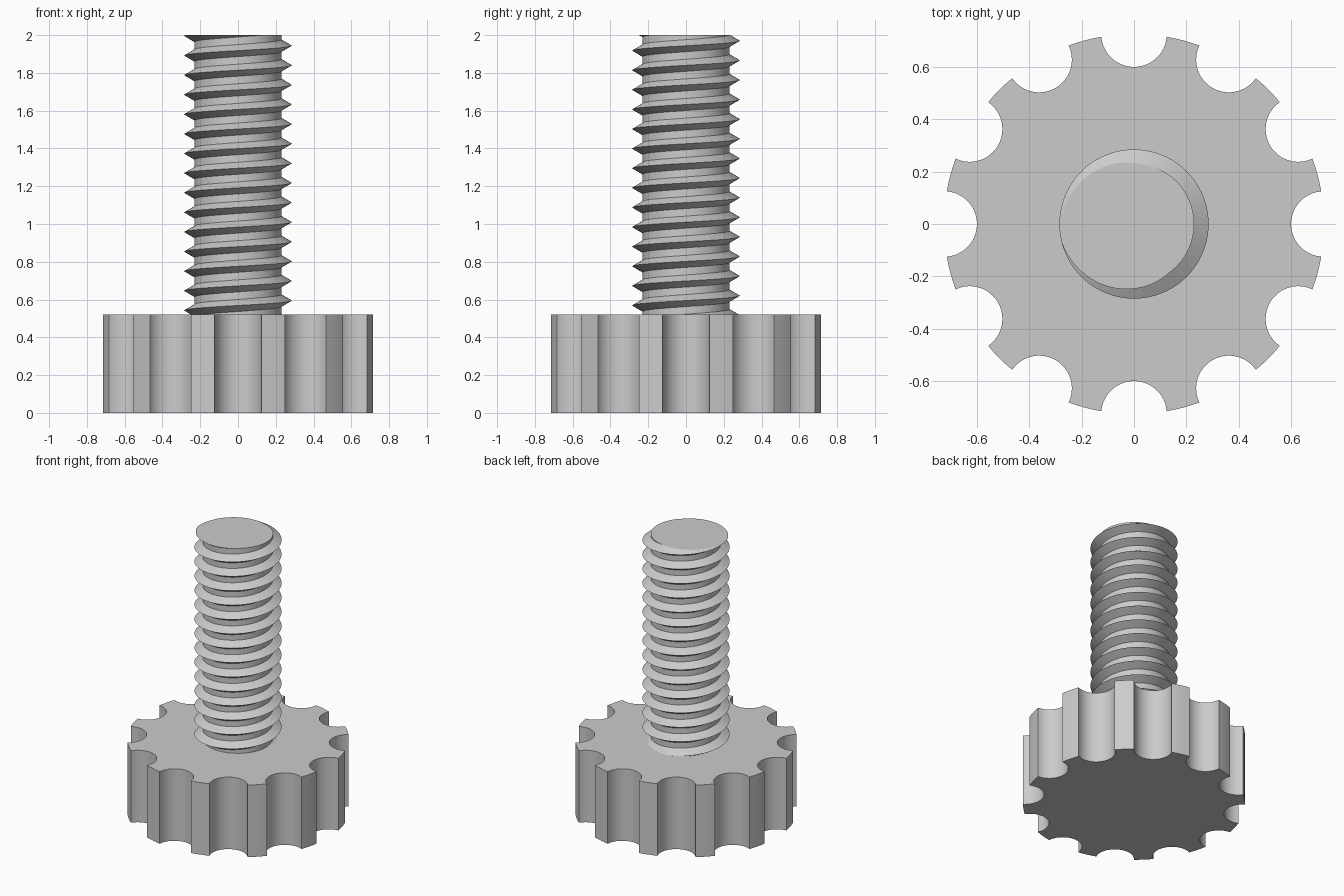
import bpy, bmesh
from math import sin, cos, tau, acos, atan2, radians

cube = bpy.data.objects.get("Cube")
if cube:
    bpy.data.objects.remove(cube)

KNOB_R, KNOB_H = 0.726, 0.52
NOTCHES, NOTCH_R, NOTCH_D = 12, 0.125, 0.725
CORE_R, TIP_R, HALF_ROOT = 0.23, 0.285, 0.032
TOP, PITCH, TIP_Z = 2.0, 0.1038, 1.944   # TIP_Z: a crest height on the +x side
SEGS = 96

grey = bpy.data.materials.new("plain grey")
grey.use_nodes = True
colour = (0.6, 0.6, 0.6, 1)
grey.diffuse_color = colour
grey.node_tree.nodes["Principled BSDF"].inputs["Base Color"].default_value = colour


def finish(bm, name, angle):
    bmesh.ops.recalc_face_normals(bm, faces=bm.faces)
    mesh = bpy.data.meshes.new(name)
    bm.to_mesh(mesh)
    bm.free()
    mesh.materials.append(grey)
    obj = bpy.data.objects.new(name, mesh)
    bpy.context.collection.objects.link(obj)
    bpy.ops.object.select_all(action="DESELECT")
    obj.select_set(True)
    bpy.context.view_layer.objects.active = obj
    bpy.ops.object.shade_smooth_by_angle(angle=radians(angle))
    return obj


# Knob: round outline with scalloped finger notches, extruded upwards
half = acos((KNOB_R**2 + NOTCH_D**2 - NOTCH_R**2) / (2 * KNOB_R * NOTCH_D))
start = atan2(KNOB_R * sin(half), KNOB_R * cos(half) - NOTCH_D)
outline = []
for k in range(NOTCHES):
    a = tau * k / NOTCHES
    for i in range(25):
        t = -start - (tau - 2 * start) * i / 24
        x, y = NOTCH_D + NOTCH_R * cos(t), NOTCH_R * sin(t)
        outline.append((x * cos(a) - y * sin(a), x * sin(a) + y * cos(a)))
    for i in range(1, 4):
        t = a + half + (tau / NOTCHES - 2 * half) * i / 4
        outline.append((KNOB_R * cos(t), KNOB_R * sin(t)))

bm = bmesh.new()
base = bm.faces.new([bm.verts.new((x, y, 0)) for x, y in outline])
top = bmesh.ops.extrude_face_region(bm, geom=[base], use_keep_orig=True)
bmesh.ops.translate(bm, vec=(0, 0, KNOB_H),
                    verts=[v for v in top["geom"] if isinstance(v, bmesh.types.BMVert)])
finish(bm, "scalloped_knob", 30)

# Threaded shaft: one ridge profile swept along a right-handed helix
profile = [(-HALF_ROOT, CORE_R), (0, TIP_R), (HALF_ROOT, CORE_R),
           (PITCH - HALF_ROOT, CORE_R)]
bm = bmesh.new()
previous = None
for i in range(-16 * SEGS, 3 * SEGS):
    a = tau * i / SEGS
    z = TIP_Z + PITCH * i / SEGS
    row = [bm.verts.new((r * cos(a), r * sin(a), z + dz)) for dz, r in profile]
    if previous:
        for j in range(len(profile) - 1):
            bm.faces.new((previous[j], row[j], row[j + 1], previous[j + 1]))
    previous = row
bmesh.ops.remove_doubles(bm, verts=bm.verts, dist=0.0001)

# Trim the shaft flat at the top and just inside the knob, then cap it
for z, direction in ((TOP, 1), (KNOB_H - 0.02, -1)):
    cut = bmesh.ops.bisect_plane(
        bm, geom=bm.verts[:] + bm.edges[:] + bm.faces[:], dist=1e-6,
        plane_co=(0, 0, z), plane_no=(0, 0, direction), clear_outer=True)
    rim = [e for e in cut["geom_cut"] if isinstance(e, bmesh.types.BMEdge)]
    bmesh.ops.edgeloop_fill(bm, edges=rim)
finish(bm, "threaded_shaft", 25)
